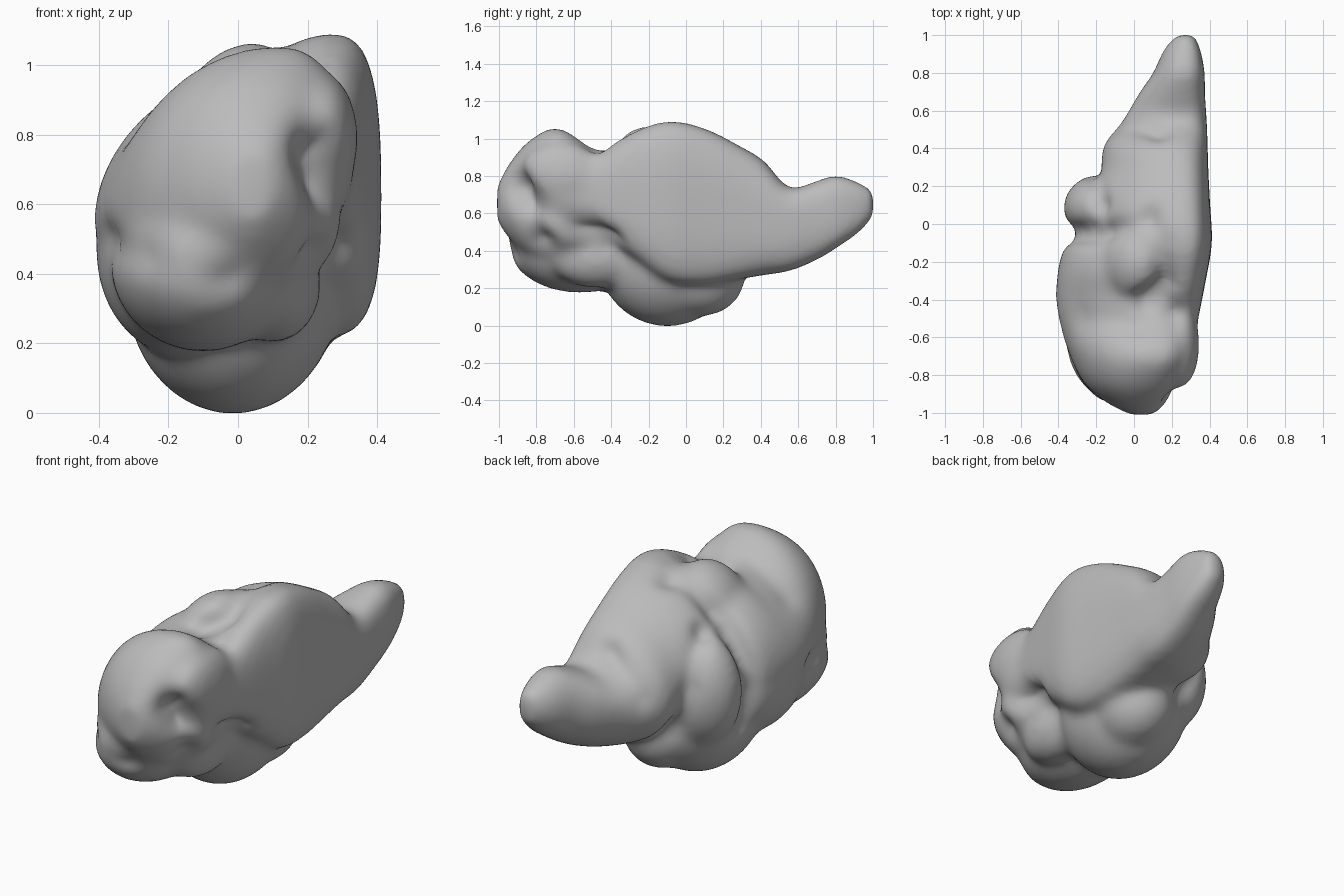
import bpy, bmesh, math
from mathutils import Vector, Matrix, Euler

cube = bpy.data.objects.get("Cube")
if cube:
    bpy.data.objects.remove(cube)

grey = bpy.data.materials.new("matte_grey")
grey.use_nodes = True
grey.diffuse_color = (0.5, 0.5, 0.5, 1)
grey.node_tree.nodes["Principled BSDF"].inputs["Base Color"].default_value = (0.5, 0.5, 0.5, 1)

bm = bmesh.new()


def lobe(center, radii, tilt=(0, 0, 0)):
    """Rounded lobe, tilt in degrees."""
    rot = Euler([math.radians(a) for a in tilt]).to_matrix().to_4x4()
    m = Matrix.Translation(center) @ rot @ Matrix.Diagonal((*radii, 1))
    bmesh.ops.create_icosphere(bm, subdivisions=4, radius=1, matrix=m)


def power(v, p):
    return math.copysign(abs(v) ** p, v)


def rounded(rows, steps=4):
    """Smooth in-between stations, slopes taken from the neighbours."""
    out = []
    for k in range(len(rows) - 1):
        a, b = rows[k], rows[k + 1]
        before, after = rows[max(k - 1, 0)], rows[min(k + 2, len(rows) - 1)]
        h = b[0] - a[0]
        for s in range(steps):
            t = s / steps
            row = [a[0] + h * t]
            for i in range(1, len(a)):
                m0 = (b[i] - before[i]) / (b[0] - before[0]) * h
                m1 = (after[i] - a[i]) / (after[0] - a[0]) * h
                row.append((2*t**3 - 3*t*t + 1) * a[i] + (t**3 - 2*t*t + t) * m0
                           + (3*t*t - 2*t**3) * b[i] + (t**3 - t*t) * m1)
            out.append(row)
    return out + [rows[-1]]


def loft(stations, upper, under, sides=40):
    """Skin rings along y; upper and under set the squareness of the +x side."""
    rings = []
    for y, x0, xc, x1, z0, zc, z1 in rounded(stations):
        ring = []
        for i in range(sides):
            a = 2 * math.pi * i / sides
            c, s = math.cos(a), math.sin(a)
            p = 1.0 if c <= 0 else upper if s > 0 else under
            x = xc + power(c, p) * ((x1 - xc) if c > 0 else (xc - x0))
            z = zc + power(s, p) * ((z1 - zc) if s > 0 else (zc - z0))
            ring.append(bm.verts.new((x, y, z)))
        rings.append(ring)
    for a, b in zip(rings, rings[1:]):
        for i in range(sides):
            j = (i + 1) % sides
            bm.faces.new((a[i], a[j], b[j], b[i]))
    bm.faces.new(rings[0])
    bm.faces.new(rings[-1])


# Main body: flat inner side, tapering to the rear tip
loft([
    (-.62, .15, .23, .32, .62, .75, .88),
    (-.48, .08, .23, .345, .50, .68, .92),
    (-.30, -.05, .25, .38, .38, .65, 1.03),
    (-.10, -.20, .27, .413, .24, .62, 1.095),
    (.10, -.25, .26, .403, .22, .60, 1.055),
    (.30, -.18, .24, .393, .25, .57, .955),
    (.42, -.16, .22, .39, .27, .55, .88),
    (.55, -.06, .24, .385, .29, .55, .74),
    (.70, .03, .25, .375, .35, .58, .775),
    (.80, .10, .26, .375, .41, .60, .805),
    (.93, .16, .27, .35, .50, .63, .765),
    (1.005, .23, .27, .32, .58, .65, .72),
], .7, .7)

# Front lobe sweeping back over the outer side
loft([
    (-1.01, -.02, .05, .10, .55, .65, .75),
    (-.95, -.14, .04, .18, .47, .65, .86),
    (-.85, -.26, .05, .28, .38, .62, .98),
    (-.70, -.34, .12, .33, .36, .58, 1.06),
    (-.55, -.39, .12, .33, .38, .56, .99),
    (-.40, -.415, .08, .30, .38, .55, .95),
    (-.25, -.405, .05, .25, .38, .55, .98),
    (-.12, -.37, .05, .22, .38, .55, .95),
    (.0, -.28, .05, .20, .40, .55, .85),
], .8, 1.2)

# Curled inner edge and lower front bulges
lobe((.24, -.64, .79), (.105, .25, .19), (-10, 0, 0))
lobe((-.10, -.57, .44), (.27, .385, .265))
lobe((.10, -.48, .37), (.14, .25, .17))
# Outer side and crown lobes
lobe((-.16, -.32, .47), (.25, .35, .31))
lobe((.02, -.20, .78), (.22, .25, .29), (0, 12, 0))
lobe((-.14, .085, .53), (.235, .19, .31))
# Underside lobes
lobe((-.015, -.10, .36), (.31, .37, .365))
lobe((.07, .08, .26), (.20, .235, .21))

bmesh.ops.recalc_face_normals(bm, faces=bm.faces[:])
mesh = bpy.data.meshes.new("folded_body")
bm.to_mesh(mesh)
bm.free()
body = bpy.data.objects.new("folded_body", mesh)
bpy.context.collection.objects.link(body)


def bake(steps, voxel=None):
    """Fuse the parts if a voxel size is given, soften, and apply."""
    if voxel:
        fuse = body.modifiers.new("fuse", 'REMESH')
        fuse.mode = 'VOXEL'
        fuse.voxel_size = voxel
    soften = body.modifiers.new("soften", 'SMOOTH')
    soften.factor = 0.5
    soften.iterations = steps
    deps = bpy.context.evaluated_depsgraph_get()
    new = bpy.data.meshes.new_from_object(body.evaluated_get(deps))
    body.modifiers.clear()
    body.data = new


bake(20, .018)

# Furrows: depth, width, path
furrows = [
    (.05, .06, [(.10, .03, 1.0), (.17, -.1, 1.02), (.16, -.3, 1.0), (.06, -.4, .97)]),
    (.02, .07, [(-.25, -.5, .82), (0, -.53, .97), (.2, -.48, .95)]),
    (.035, .05, [(.08, 0, 1.0), (-.2, -.05, .87), (-.37, -.06, .6), (-.33, -.04, .3)]),
    (.035, .05, [(-.17, .1, .85), (-.19, .24, .6), (-.1, .3, .33)]),
    (.025, .05, [(-.4, -.55, .5), (-.25, -.85, .45), (-.02, -.93, .38)]),
    (.06, .07, [(.24, -.82, .66), (.28, -.65, .57), (.33, -.42, .45)]),
    (.09, .08, [(.22, -.88, .74), (.22, -.82, .62), (.2, -.76, .48)]),
    (.03, .05, [(-.05, .47, .6), (.13, .47, .8)]),
]


def path_distance(p, path):
    best = 9
    for a, b in zip(path, path[1:]):
        a, b = Vector(a), Vector(b)
        d = b - a
        t = max(0, min(1, (p - a).dot(d) / d.length_squared))
        best = min(best, (p - a - t * d).length)
    return best


bm = bmesh.new()
bm.from_mesh(body.data)
bm.normal_update()
moves = []
for v in bm.verts:
    push = sum(depth * math.exp(-(path_distance(v.co, path) / width) ** 2)
               for depth, width, path in furrows)
    moves.append(v.co - v.normal * min(push, .1))
for v, co in zip(bm.verts, moves):
    v.co = co
bm.to_mesh(body.data)
bm.free()
bake(10)

body.data.materials.clear()
body.data.materials.append(grey)
for p in body.data.polygons:
    p.use_smooth = True
    p.material_index = 0
